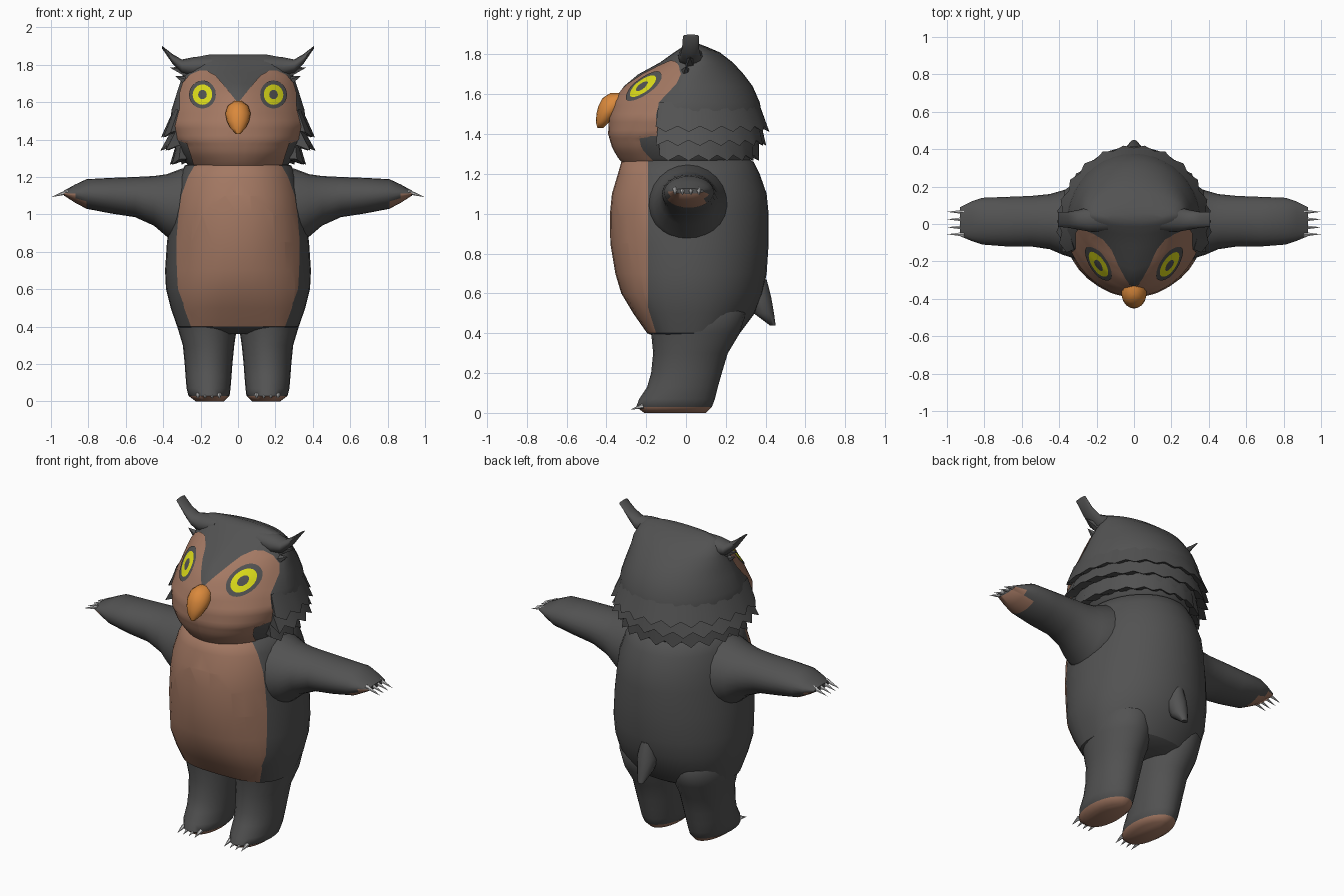
import bpy, bmesh, math
from mathutils import Vector
from mathutils.bvhtree import BVHTree

if "Cube" in bpy.data.objects:
    bpy.data.objects.remove(bpy.data.objects["Cube"])


def mat(name, r, g, b):
    m = bpy.data.materials.new(name)
    m.diffuse_color = (r, g, b, 1)
    m.use_nodes = True
    m.node_tree.nodes["Principled BSDF"].inputs["Base Color"].default_value = m.diffuse_color
    return m


GREY = mat("charcoal_fur", 0.085, 0.085, 0.085)
BROWN = mat("brown_skin", 0.37, 0.19, 0.125)
YELLOW = mat("yellow_iris", 0.72, 0.72, 0.01)
ORANGE = mat("orange_beak", 0.70, 0.25, 0.045)
CLAW = mat("pale_claw", 0.6, 0.6, 0.6)


def finish(name, bm, mats, angle=60, recalc=True):
    if recalc:
        bmesh.ops.recalc_face_normals(bm, faces=bm.faces)
    me = bpy.data.meshes.new(name)
    bm.to_mesh(me)
    bm.free()
    for m in mats:
        me.materials.append(m)
    ob = bpy.data.objects.new(name, me)
    bpy.context.collection.objects.link(ob)
    bpy.ops.object.select_all(action='DESELECT')
    ob.select_set(True)
    bpy.context.view_layer.objects.active = ob
    bpy.ops.object.shade_smooth_by_angle(angle=math.radians(angle))
    return ob


def loft(rings, axis='Z', side=1, segs=28):
    """Skin of superellipse rings: (t, a0, a1, b0, b1[, front power])."""
    bm = bmesh.new()
    loops = []
    for t, a0, a1, b0, b1, *p in rings:
        loop = []
        for i in range(segs):
            th = 2 * math.pi * i / segs
            c, s = math.cos(th), math.sin(th)
            n = p[0] if p and s < 0 else 2
            a = (a0 + a1) / 2 + (a1 - a0) / 2 * math.copysign(abs(c) ** (2 / n), c)
            b = (b0 + b1) / 2 + (b1 - b0) / 2 * math.copysign(abs(s) ** (2 / n), s)
            co = (a, b, t) if axis == 'Z' else (t, b, a)
            loop.append(bm.verts.new((co[0] * side, co[1], co[2])))
        loops.append(loop)
    for l0, l1 in zip(loops, loops[1:]):
        for i in range(segs):
            j = (i + 1) % segs
            bm.faces.new((l0[i], l0[j], l1[j], l1[i]))
    bm.faces.new(loops[0])
    bm.faces.new(loops[-1])
    bmesh.ops.recalc_face_normals(bm, faces=bm.faces)
    return bm


def spike(name, base, tip, r, m, segs=6):
    base, tip = Vector(base), Vector(tip)
    d = tip - base
    bm = bmesh.new()
    bmesh.ops.create_cone(bm, cap_ends=True, segments=segs, radius1=r, radius2=0, depth=d.length)
    bmesh.ops.rotate(bm, verts=bm.verts, matrix=d.to_track_quat('Z', 'Y').to_matrix())
    bmesh.ops.translate(bm, verts=bm.verts, vec=(base + tip) / 2)
    return finish(name, bm, [m], 40)


# Torso with a belly panel cut in along planes
bm = loft([(z, -w, w, y0, y1, n) for z, w, y0, y1, n in (
    (.36, .22, -.10, .20, 3), (.40, .325, -.195, .27, 3), (.5, .36, -.265, .345, 2.6),
    (.6, .385, -.325, .385, 2.3), (.7, .39, -.355, .405, 2.1), (.85, .38, -.38, .415, 2.1),
    (1.0, .36, -.382, .415, 2.2), (1.1, .345, -.372, .405, 2.2), (1.2, .315, -.342, .37, 2.2),
    (1.26, .285, -.325, .34, 2.1), (1.3, .2, -.25, .28, 2))], segs=36)
for co, no in (((0, -.19, 0), (0, 1, 0)), ((0, 0, .4), (0, 0, 1)), ((0, -.2, .56), (0, 1, .31))):
    bmesh.ops.bisect_plane(bm, geom=bm.verts[:] + bm.edges[:] + bm.faces[:],
                           plane_co=co, plane_no=no)
for f in bm.faces:
    c = f.calc_center_median()
    f.material_index = int(c.z > .4 and (c.y < -.19 or c.y < -.2 + (.56 - c.z) * .31))
finish("torso", bm, [GREY, BROWN])

# Tail
finish("tail", loft([(.44, -.018, .018, .42, .45), (.5, -.045, .045, .34, .442),
                     (.58, -.06, .06, .30, .428), (.67, -.04, .04, .30, .405)], segs=12), [GREY])

for s, tag in ((1, "left"), (-1, "right")):
    # Legs with brown soles
    bm = loft([(0, .075, .225, -.21, .10), (.03, .045, .265, -.25, .13), (.07, .04, .275, -.235, .145),
               (.13, .035, .28, -.195, .16), (.2, .03, .285, -.175, .18), (.3, .02, .295, -.165, .21),
               (.4, .005, .325, -.175, .27), (.5, .005, .34, -.19, .30), (.58, .03, .30, -.18, .25)],
              side=s, segs=24)
    for f in bm.faces:
        f.material_index = int(f.calc_center_median().z < .02)
    finish(tag + "_leg", bm, [GREY, BROWN])
    for i, x in enumerate((.10, .138, .176, .214)):
        spike(f"{tag}_toe_claw_{i}", (s * x, -.215, .035), (s * x, -.28, .016), .013, CLAW)

    # Arms with brown palms
    bm = loft([(.2, .87, 1.25, -.20, .22), (.30, .83, 1.245, -.19, .21), (.38, .88, 1.215, -.165, .18),
               (.45, .94, 1.205, -.135, .16), (.55, .985, 1.2, -.12, .15), (.68, 1.005, 1.195, -.12, .145),
               (.81, 1.03, 1.188, -.11, .14), (.87, 1.062, 1.16, -.09, .12), (.93, 1.10, 1.127, -.065, .09)],
              axis='X', side=s, segs=24)
    for f in bm.faces:
        c = f.calc_center_median()
        f.material_index = int(abs(c.x) > .81 and f.normal.z < -.3 and abs(c.y - .01) < .09)
    finish(tag + "_arm", bm, [GREY, BROWN])
    for i, y in enumerate((-.055, -.018, .025, .065)):
        spike(f"{tag}_finger_claw_{i}", (s * .905, y, 1.122), (s, y, 1.092), .014, CLAW)

    # Ear tufts
    finish(tag + "_ear_tuft", loft([
        (.14, 1.75, 1.845, -.04, .11), (.24, 1.735, 1.84, -.04, .09), (.30, 1.755, 1.828, -.03, .075),
        (.35, 1.805, 1.857, -.02, .065), (.405, 1.885, 1.9, -.015, .065)], axis='X', side=s, segs=12), [GREY])
    spike(tag + "_tuft_feather_upper", (s * .25, .02, 1.755), (s * .365, .02, 1.785), .04, GREY, 5)
    spike(tag + "_tuft_feather_lower", (s * .25, 0, 1.70), (s * .335, 0, 1.74), .04, GREY, 5)

# Head
bm = loft([(z, -w, w, y0, y1, n) for z, w, y0, y1, n in (
    (1.24, .25, -.30, .30, 2), (1.28, .28, -.335, .33, 2), (1.33, .31, -.365, .36, 2.1),
    (1.40, .34, -.386, .38, 2.1), (1.48, .365, -.383, .385, 1.9), (1.56, .355, -.36, .37, 1.65),
    (1.64, .33, -.312, .335, 1.5), (1.70, .31, -.24, .29, 1.5), (1.76, .29, -.13, .235, 1.7),
    (1.81, .265, -.06, .17, 2), (1.84, .23, -.015, .10, 2), (1.855, .15, .01, .06, 2))], segs=40)
tree = BVHTree.FromBMesh(bm)
finish("head", bm, [GREY])


def project(x, z, off):
    """Point on the front of the head, lifted by off."""
    hit, no, *_ = tree.ray_cast(Vector((x, -2, z)), Vector((0, 1, 0)))
    if hit is None:
        hit, no, *_ = tree.find_nearest(Vector((x, -.1, z)))
    return hit + no * off


def grid_plate(name, rows, mats, rule=lambda i: 0):
    bm = bmesh.new()
    vs = [[bm.verts.new(p) for p in row] for row in rows]
    for i in range(len(vs) - 1):
        for j in range(len(vs[0]) - 1):
            f = bm.faces.new((vs[i][j], vs[i][j + 1], vs[i + 1][j + 1], vs[i + 1][j]))
            f.material_index = rule(i)
    bmesh.ops.remove_doubles(bm, verts=bm.verts, dist=1e-5)
    bm.normal_update()
    if sum(f.normal.y * f.calc_area() for f in bm.faces) > 0:
        bmesh.ops.reverse_faces(bm, faces=bm.faces)
    finish(name, bm, mats, 60, recalc=False)


# Face mask: height, inner edge, outer edge
MASK = ((1.245, 0, .215), (1.27, 0, .235), (1.32, 0, .25), (1.38, 0, .27), (1.40, 0, .33), (1.44, 0, .34),
        (1.5, 0, .325), (1.56, 0, .31), (1.6, .005, .31), (1.65, .045, .308), (1.70, .085, .293),
        (1.74, .12, .26), (1.765, .165, .21))
rows = []
for (z0, i0, o0), (z1, i1, o1) in zip(MASK, MASK[1:]):
    n = max(1, round((z1 - z0) / .02))
    rows += [(z0 + (z1 - z0) * k / n, i0 + (i1 - i0) * k / n, o0 + (o1 - o0) * k / n) for k in range(n)]
rows.append(MASK[-1])
RADII = (0, .012, .024, .034, .044, .054, .064, .074)
for s, tag in ((1, "left"), (-1, "right")):
    grid_plate(tag + "_face_mask", [[project(s * (a + (b - a) * k / 14), z, .005) for k in range(15)]
                                    for z, a, b in rows], [BROWN])
    # Eyes: pupil, iris and dark rim as bands of one disc
    grid_plate(tag + "_eye", [[project(s * .185 + r * .95 * math.cos(k * math.pi / 12),
                                       1.635 + r * math.sin(k * math.pi / 12), .0095)
                               for k in range(25)] for r in RADII],
               [GREY, YELLOW], lambda i: int(2 <= i < 5))

# Beak
finish("beak", loft([(1.43, -.012, .012, -.445, -.415), (1.46, -.04, .04, -.452, -.385),
                     (1.5, -.06, .06, -.45, -.34), (1.54, -.068, .068, -.44, -.30),
                     (1.58, -.055, .055, -.42, -.29), (1.606, -.02, .02, -.38, -.28)], segs=16), [ORANGE])

# Feather ruffs: jagged tiers round the sides and back of the head
TIERS = (((1.56, .345, .365), (1.425, .40, .415), (1.45, .33, .35)),
         ((1.46, .35, .375), (1.355, .405, .395), (1.38, .31, .34)),
         ((1.38, .33, .365), (1.28, .352, .362), (1.30, .27, .31)))
COUNT = 29
for t, tier in enumerate(TIERS):
    bm = bmesh.new()
    strips = []
    for k in range(COUNT):
        ph = math.radians(-22 + 224 * k / (COUNT - 1))
        zig = 1 if (k + t) % 2 else -1
        strip = []
        for j, (z, rx, ry) in enumerate(tier):
            g = zig if j == 1 else 0
            strip.append(bm.verts.new(((rx + .012 * g) * math.cos(ph), (ry + .008 * g) * math.sin(ph),
                                       z - .014 * g)))
        strips.append(strip)
    for a, b in zip(strips, strips[1:]):
        for j in range(3):
            m = (j + 1) % 3
            bm.faces.new((a[j], a[m], b[m], b[j]))
    bm.faces.new(strips[0])
    bm.faces.new(strips[-1])
    finish(f"feather_ruff_{t + 1}", bm, [GREY], 35)
